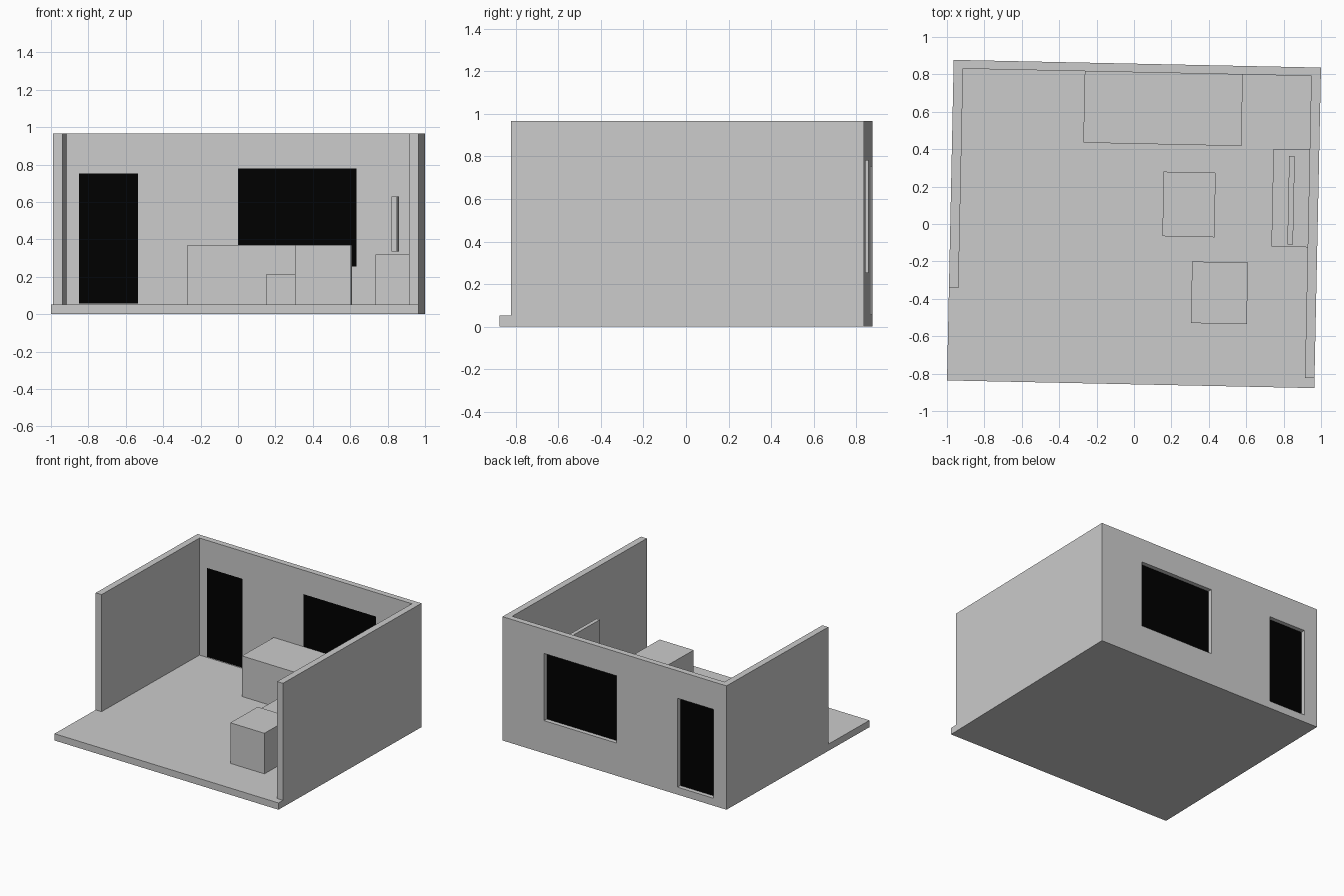
import bpy, math
from mathutils import Matrix

if "Cube" in bpy.data.objects:
    bpy.data.objects.remove(bpy.data.objects["Cube"])

TURN = Matrix.Rotation(math.radians(-1.2), 4, 'Z')  # whole room is slightly turned
W, D, H = 0.982, 0.857, 0.967       # half width, half depth, wall height
F = 0.053                           # floor thickness
IN_X, IN_Y = 0.931, 0.811           # inner wall faces


def box(name, x0, x1, y0, y1, z0, z1, mat=None):
    xs, ys, zs = (x0, x1), (y0, y1), (z0, z1)
    verts = [TURN @ Matrix.Translation((x, y, z)).to_translation()
             for z in zs for y in ys for x in xs]
    faces = [(0, 2, 3, 1), (4, 5, 7, 6), (0, 1, 5, 4),
             (2, 6, 7, 3), (0, 4, 6, 2), (1, 3, 7, 5)]
    mesh = bpy.data.meshes.new(name)
    mesh.from_pydata(verts, [], faces)
    ob = bpy.data.objects.new(name, mesh)
    bpy.context.collection.objects.link(ob)
    if mat:
        mesh.materials.append(mat)
    return ob


def cut(target, name, *dims):
    cutter = box(name, *dims)
    cutter.hide_render = True
    cutter.display_type = 'WIRE'
    mod = target.modifiers.new(name, 'BOOLEAN')
    mod.operation = 'DIFFERENCE'
    mod.solver = 'EXACT'
    mod.object = cutter
    bpy.context.view_layer.objects.active = target
    bpy.ops.object.modifier_apply(modifier=name)
    bpy.data.objects.remove(cutter)


# Room shell: solid block hollowed into floor and three walls
room = box("room_shell", -W, W, -D, D, 0, H)
cut(room, "interior_cutter", -IN_X, IN_X, -1.2, IN_Y, F, 1.2)
cut(room, "left_wall_cutter", -1.2, -0.5, -1.2, -0.363, F, 1.2)
cut(room, "right_wall_cutter", 0.5, 1.2, -1.2, -0.803, F, 1.2)

# Door and window: openings with black panels flush to the inside face
black = bpy.data.materials.new("black")
black.diffuse_color = (0, 0, 0, 1)
black.use_nodes = True
black.node_tree.nodes["Principled BSDF"].inputs["Base Color"].default_value = black.diffuse_color
for name, x0, x1, z0, z1 in (("door", -0.867, -0.552, 0.058, 0.752),
                             ("window", -0.017, 0.618, 0.255, 0.78)):
    cut(room, name + "_cutter", x0, x1, 0.7, 1.0, z0, z1)
    box(name + "_panel", x0, x1, IN_Y, IN_Y + 0.012, z0, z1, black)

# Furniture
box("sofa_block", -0.28, 0.565, 0.429, IN_Y, F, 0.37)
box("low_table", 0.153, 0.431, -0.062, 0.283, F, 0.215)
box("armchair_block", 0.315, 0.614, -0.523, -0.194, F, 0.37)
box("media_cabinet", 0.737, IN_X, -0.105, 0.417, F, 0.32)
box("flat_screen", 0.822, 0.852, -0.093, 0.38, 0.335, 0.63)
